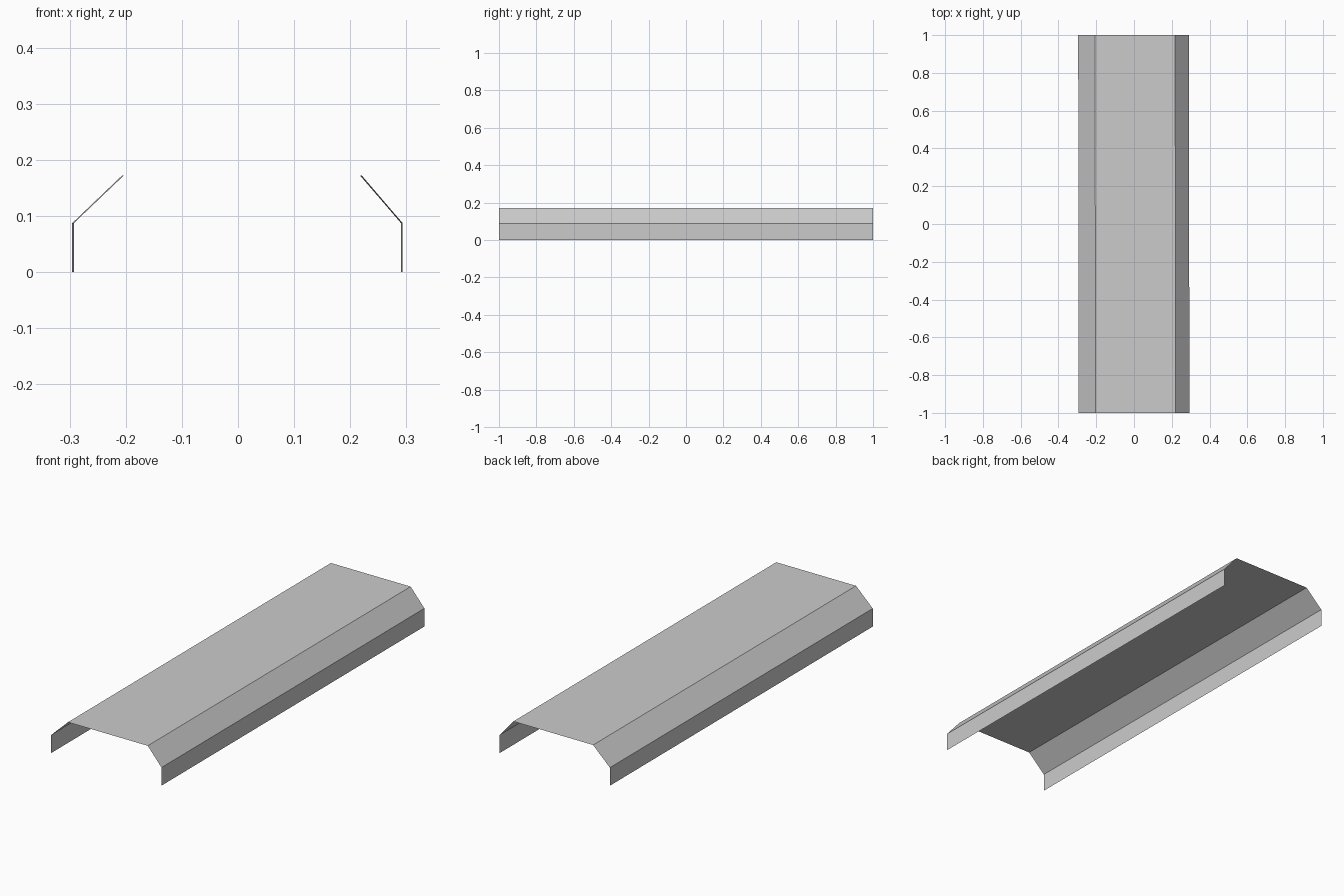
import bpy
import bmesh

cube = bpy.data.objects.get("Cube")
if cube:
    bpy.data.objects.remove(cube, do_unlink=True)

# Plain grey sheet metal
grey = bpy.data.materials.new("sheet_grey")
grey.use_nodes = True
colour = (0.6, 0.6, 0.6, 1.0)
grey.diffuse_color = colour
grey.node_tree.nodes["Principled BSDF"].inputs["Base Color"].default_value = colour

# Folded cross-section: side flange, slope, flat top, slope, side flange
PROFILE = [(-0.294, 0), (-0.294, 0.087), (-0.205, 0.172),
           (0.219, 0.172), (0.292, 0.087), (0.292, 0)]
SKEW = 0.0015  # the sheet runs very slightly off straight

bm = bmesh.new()
front, back = [[bm.verts.new((x - SKEW * y, y, z)) for x, z in PROFILE]
               for y in (-1, 1)]
for i in range(len(PROFILE) - 1):
    bm.faces.new((front[i], back[i], back[i + 1], front[i + 1]))
bmesh.ops.recalc_face_normals(bm, faces=bm.faces)

# Keep the flat top facing up
bm.normal_update()
if sum(f.normal.z for f in bm.faces) < 0:
    bmesh.ops.reverse_faces(bm, faces=bm.faces)

mesh = bpy.data.meshes.new("folded_cover")
bm.to_mesh(mesh)
bm.free()
mesh.materials.append(grey)
cover = bpy.data.objects.new("folded_cover", mesh)
bpy.context.collection.objects.link(cover)
